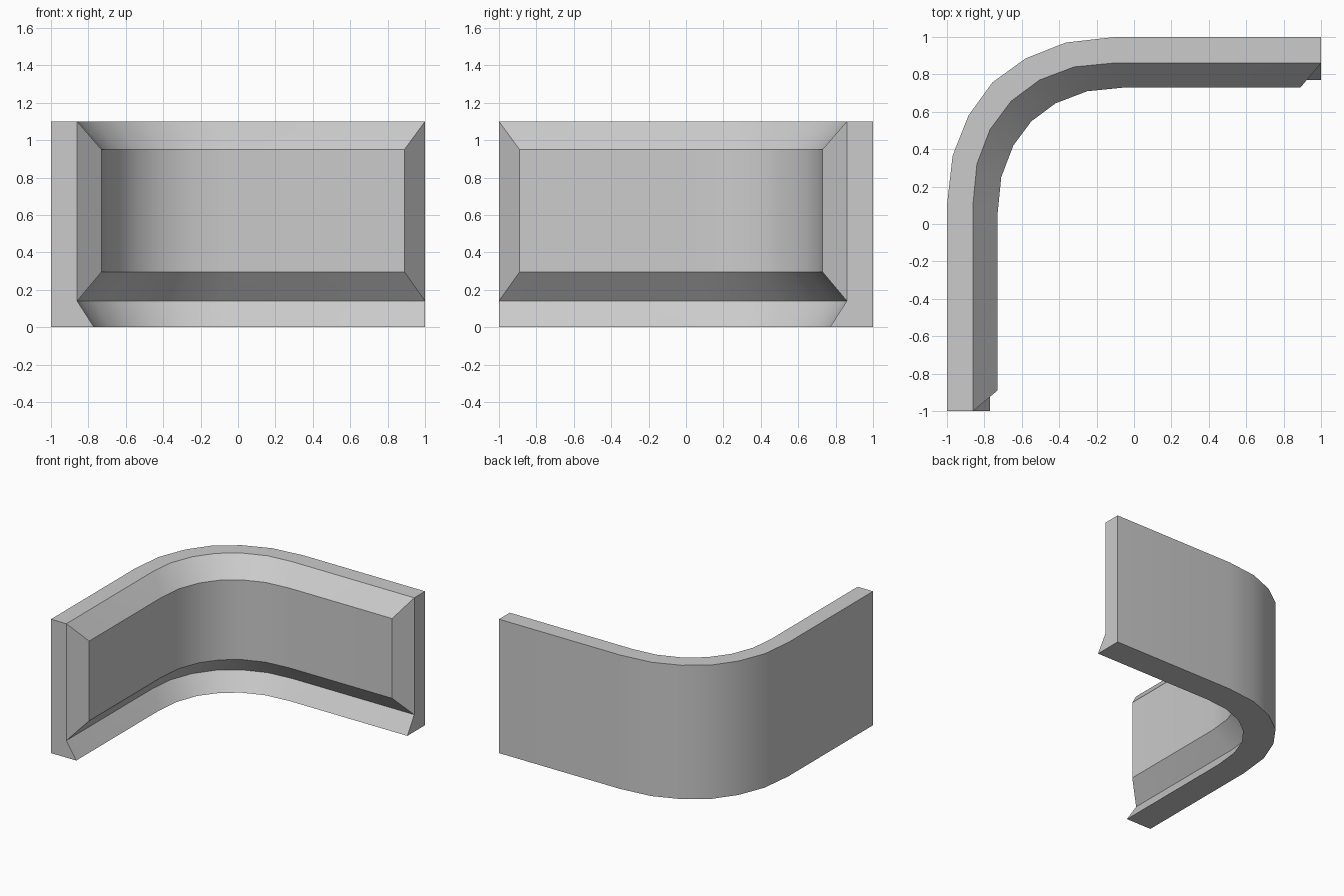
import bpy
import bmesh
import math

cube = bpy.data.objects.get("Cube")
if cube:
    bpy.data.objects.remove(cube, do_unlink=True)

grey = bpy.data.materials.new("plain grey")
grey.use_nodes = True
colour = (0.6, 0.6, 0.6, 1)
grey.diffuse_color = colour
grey.node_tree.nodes["Principled BSDF"].inputs["Base Color"].default_value = colour


def full_path(half):
    """Mirror half of the bend across the diagonal to get the whole path."""
    return half + [(-y, -x) for x, y in reversed(half[:-1])]


# Plan outlines, from the front end of one wing to the middle of the bend
outer = full_path([(-1, -1), (-1, 0.10), (-0.97, 0.365), (-0.885, 0.58), (-0.757, 0.757)])
middle = full_path([(-0.86, -1), (-0.86, 0.115), (-0.84, 0.32), (-0.77, 0.505), (-0.657, 0.657)])
inner = full_path([(-0.73, -0.89), (-0.73, 0.05), (-0.71, 0.25), (-0.645, 0.42), (-0.549, 0.549)])
foot = full_path([(-0.77, -1), (-0.77, 0.07), (-0.75, 0.275), (-0.685, 0.45), (-0.583, 0.583)])

# Section, going round from the bottom of the back to the top of the back
section = [(outer, 0), (foot, 0), (middle, 0.14), (inner, 0.295),
           (inner, 0.95), (middle, 1.10), (outer, 1.10)]

bm = bmesh.new()
loops = [[bm.verts.new((x, y, z)) for x, y in path] for path, z in section]

# Long faces between neighbouring section corners
for a, b in zip(loops, loops[1:] + loops[:1]):
    for i in range(len(a) - 1):
        bm.faces.new((a[i], a[i + 1], b[i + 1], b[i]))

# Both ends: flat wall end and bevelled panel end
for end in (0, -1):
    for corners in ((0, 1, 2, 5, 6), (2, 3, 4, 5)):
        bm.faces.new([loops[c][end] for c in corners])

bmesh.ops.recalc_face_normals(bm, faces=bm.faces)
mesh = bpy.data.meshes.new("curved_wall")
bm.to_mesh(mesh)
bm.free()
mesh.materials.append(grey)

wall = bpy.data.objects.new("curved_wall", mesh)
bpy.context.collection.objects.link(wall)
bpy.context.view_layer.objects.active = wall
wall.select_set(True)
bpy.ops.object.shade_smooth_by_angle(angle=math.radians(30))
